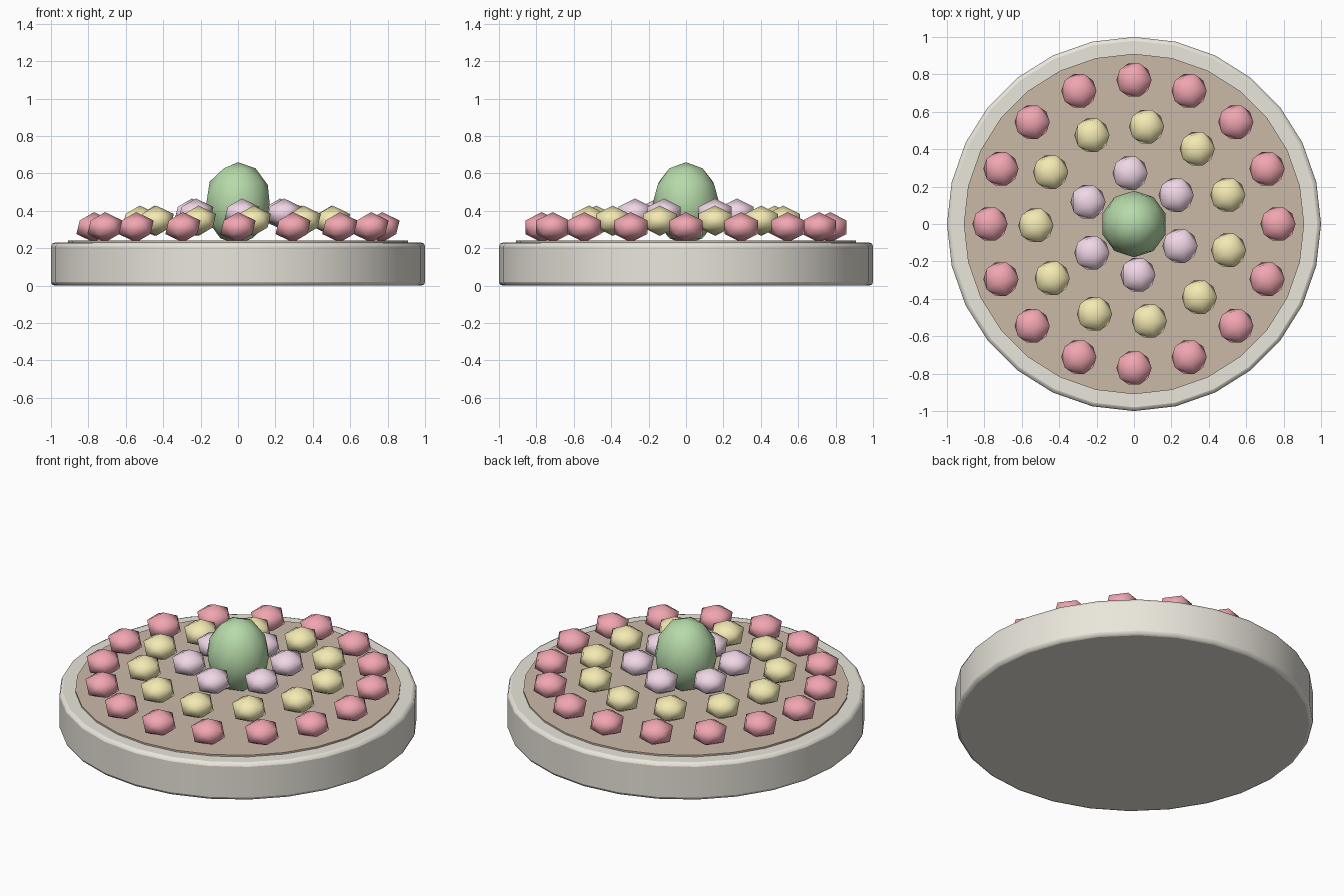
import bpy
from math import cos, sin, pi, radians

if "Cube" in bpy.data.objects:
    bpy.data.objects.remove(bpy.data.objects["Cube"])


def material(name, rgb):
    m = bpy.data.materials.new(name)
    m.diffuse_color = (*rgb, 1)
    m.use_nodes = True
    m.node_tree.nodes["Principled BSDF"].inputs["Base Color"].default_value = m.diffuse_color
    return m


def finish(name, mat):
    ob = bpy.context.object
    ob.name = name
    ob.data.materials.append(mat)
    return ob


def disc(name, radius, z0, z1, mat):
    bpy.ops.mesh.primitive_cylinder_add(vertices=28, radius=radius, depth=z1 - z0,
                                        location=(0, 0, (z0 + z1) / 2))
    return finish(name, mat)


def ball(name, loc, radius, height, detail, mat):
    bpy.ops.mesh.primitive_ico_sphere_add(subdivisions=detail, radius=1, location=loc)
    ob = finish(name, mat)
    ob.scale = (radius, radius, height)
    bpy.ops.object.shade_smooth()
    return ob


stone = material("stone", (0.82, 0.79, 0.71))
earth = material("earth", (0.60, 0.49, 0.39))
red = material("red", (0.88, 0.38, 0.44))
yellow = material("yellow", (0.90, 0.82, 0.45))
pink = material("pink", (0.88, 0.68, 0.80))
green = material("green", (0.47, 0.70, 0.40))

# Round stone edging with softened rims
base = disc("stone_base", 1.0, 0.0, 0.23, stone)
bevel = base.modifiers.new("soft_rim", 'BEVEL')
bevel.width = 0.02
bevel.segments = 2
bevel.limit_method = 'ANGLE'
bevel.angle_limit = radians(40)
bpy.ops.object.shade_smooth_by_angle(angle=radians(40))

# Soil bed just above the edging
disc("soil_bed", 0.91, 0.10, 0.24, earth)
bpy.ops.object.shade_smooth_by_angle(angle=radians(40))

# Three rings of flowers: count, ring radius, start angle, height
rings = [
    ("red_flower", 16, 0.77, 0.0, 0.312, red),
    ("yellow_flower", 11, 0.525, 0.3, 0.347, yellow),
    ("pink_flower", 6, 0.273, 0.6, 0.385, pink),
]
for name, count, r, start, z, mat in rings:
    for i in range(count):
        a = start + 2 * pi * i / count
        ball(f"{name}_{i + 1}", (r * cos(a), r * sin(a), z), 0.105, 0.081, 1, mat)

# Central shrub
ball("center_shrub", (0, 0, 0.44), 0.178, 0.22, 2, green)
